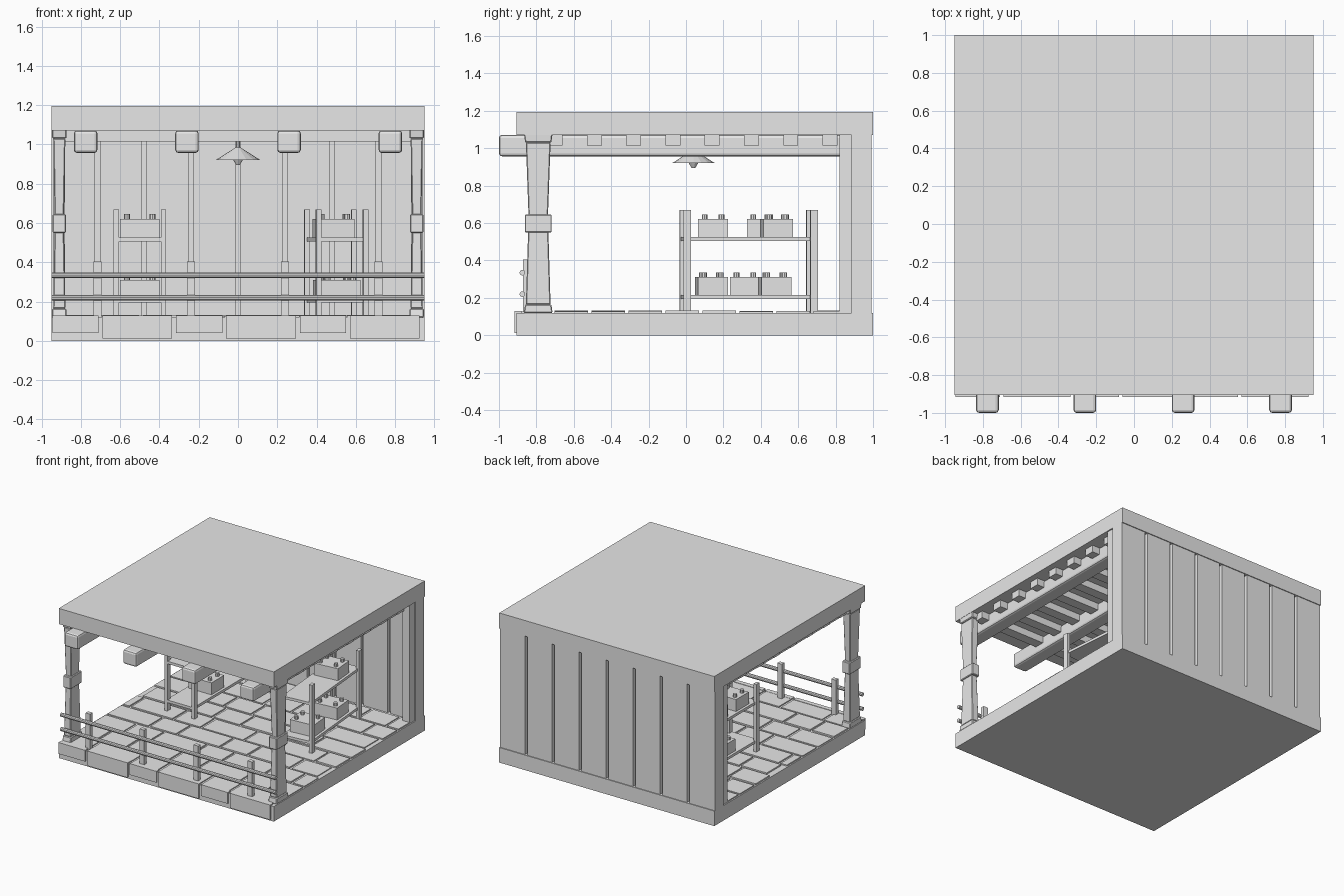
import bpy, bmesh, math, random
from mathutils import Matrix, Vector

random.seed(4)
if "Cube" in bpy.data.objects:
    bpy.data.objects.remove(bpy.data.objects["Cube"])

GREY = (0.8, 0.8, 0.8, 1)
grey = bpy.data.materials.new("plain grey")
grey.use_nodes = True
grey.diffuse_color = GREY
grey.node_tree.nodes["Principled BSDF"].inputs["Base Color"].default_value = GREY


def finish(name, bm, bevel=0, segments=1, smooth=False):
    mesh = bpy.data.meshes.new(name)
    bmesh.ops.recalc_face_normals(bm, faces=bm.faces)
    bm.to_mesh(mesh)
    bm.free()
    mesh.materials.append(grey)
    ob = bpy.data.objects.new(name, mesh)
    bpy.context.collection.objects.link(ob)
    if bevel:
        mod = ob.modifiers.new("Bevel", "BEVEL")
        mod.width, mod.segments = bevel, segments
    if smooth:
        bpy.ops.object.select_all(action="DESELECT")
        ob.select_set(True)
        bpy.context.view_layer.objects.active = ob
        bpy.ops.object.shade_smooth_by_angle()
    return ob


def add_box(bm, x0, x1, y0, y1, z0, z1):
    centre = Vector((x0 + x1, y0 + y1, z0 + z1)) / 2
    size = Matrix.Diagonal((x1 - x0, y1 - y0, z1 - z0, 1))
    bmesh.ops.create_cube(bm, size=1, matrix=Matrix.Translation(centre) @ size)


def add_cone(bm, x, y, z0, z1, r0, r1, sides=12):
    bmesh.ops.create_cone(bm, cap_ends=True, segments=sides, radius1=r0, radius2=r1, depth=z1 - z0,
                          matrix=Matrix.Translation((x, y, (z0 + z1) / 2)))


def box(name, *bounds, bevel=0, segments=1):
    bm = bmesh.new()
    add_box(bm, *bounds)
    return finish(name, bm, bevel, segments)


# Floor and roof slabs
box("floor_slab", -0.95, 0.95, -0.905, 1, 0, 0.12)
box("roof_slab", -0.95, 0.95, -0.905, 1, 1.07, 1.195)

# Back wall of upright planks with shallow grooves between them
STEP = 0.2385
box("wall_core", -0.94, 0.94, 0.91, 0.96, 0.12, 1.07)
bm = bmesh.new()
for i in range(8):
    left = -0.95 if i == 0 else (i - 4) * STEP + 0.012
    right = 0.95 if i == 7 else (i - 3) * STEP - 0.012
    add_box(bm, left, right, 0.885, 0.993, 0.12, 1.07)
finish("wall_planks", bm)

# Paving: staggered rows of wide and narrow stones
bm = bmesh.new()
rows = 9
depth = 1.78 / rows
for r in range(rows):
    y = -0.9 + r * depth
    x, wide = -0.94 - 0.17 * (r % 3), r % 2
    while x < 0.94:
        w = 0.38 if wide else 0.245
        a, b = max(x, -0.94), min(x + w - 0.02, 0.94)
        if b - a > 0.04:
            add_box(bm, a, b, y, y + depth - 0.02, 0.115, random.uniform(0.126, 0.132))
        x, wide = x + w, not wide
finish("paving_stones", bm)

# Stones facing the front edge
bm = bmesh.new()
x = -0.945
for i in range(6):
    w = 0.355 if i % 2 else 0.235
    add_box(bm, x, min(x + w, 0.945), -0.917, -0.88, 0.012 if i % 2 else 0.04, 0.13)
    x += w + 0.02
finish("front_stones", bm)

# Roof beams and the joists crossing them
for i, x in enumerate((-0.776, -0.26, 0.26, 0.776)):
    box(f"roof_beam_{i}", x - 0.06, x + 0.06, -1, 0.84, 0.957, 1.072, bevel=0.016, segments=2)
bm = bmesh.new()
for i in range(8):
    y = -0.7 + i * 0.21
    add_box(bm, -0.9, 0.9, y - 0.04, y + 0.04, 1.015, 1.072)
finish("ceiling_joists", bm)


# Front columns: tapered shafts with foot, collar and capital
def add_taper(bm, x, z0, z1, lower, upper):
    rings = []
    for z, (hx, hy) in ((z0, lower), (z1, upper)):
        rings.append([bm.verts.new((x + sx * hx, -0.79 + sy * hy, z))
                      for sx, sy in ((-1, -1), (1, -1), (1, 1), (-1, 1))])
    low, top = rings
    bm.faces.new(low[::-1])
    bm.faces.new(top)
    for i in range(4):
        j = (i + 1) % 4
        bm.faces.new((low[i], low[j], top[j], top[i]))


for side, s in (("right", -1), ("left", 1)):
    bm = bmesh.new()
    x = s * 0.91
    add_taper(bm, x, 0.12, 0.165, (0.038, 0.077), (0.036, 0.07))
    add_taper(bm, x, 0.165, 0.56, (0.031, 0.066), (0.024, 0.054))
    add_taper(bm, x, 0.55, 0.645, (0.034, 0.072), (0.034, 0.072))
    add_taper(bm, x, 0.64, 1.03, (0.024, 0.052), (0.031, 0.066))
    add_taper(bm, x, 1.03, 1.075, (0.036, 0.07), (0.038, 0.076))
    finish(f"{side}_column", bm, bevel=0.005)
    box(f"{side}_wall_post", x - 0.03, x + 0.03, 0.82, 0.89, 0.12, 1.07)

# Front railing
bm = bmesh.new()
for i in (-3, -1, 1, 3):
    x = i * STEP
    add_box(bm, x - 0.02, x + 0.02, -0.872, -0.84, 0.12, 0.405)
finish("railing_posts", bm)
for name, z in (("lower_rail", 0.22), ("upper_rail", 0.335)):
    bm = bmesh.new()
    bmesh.ops.create_cone(bm, cap_ends=True, segments=10, radius1=0.015, radius2=0.015, depth=1.9,
                          matrix=Matrix.Translation((0, -0.875, z)) @ Matrix.Rotation(math.pi / 2, 4, "Y"))
    finish(name, bm, smooth=True)


# Shelves, each with crates that hold bottles
def shelf(name, x, y, turn, crates):
    frame, load = bmesh.new(), bmesh.new()
    for px in (-0.12, 0.12):
        for py in (-0.34, 0.34):
            add_box(frame, px - 0.013, px + 0.013, py - 0.02, py + 0.02, 0.12, 0.67)
    for z in (0.195, 0.505):
        add_box(frame, -0.12, 0.12, -0.355, 0.355, z, z + 0.021)
    for cy, z in crates:
        add_box(load, -0.1, 0.1, cy - 0.08, cy + 0.08, z, z + 0.095)
        for bx in (-0.065, 0.065):
            for by in (-0.045, 0.045):
                add_cone(load, bx, cy + by, z + 0.09, z + 0.12, 0.015, 0.015, 8)
    for part, bm in (("frame", frame), ("crates", load)):
        ob = finish(f"{name}_{part}", bm, smooth=part == "crates")
        ob.location = (x, y, 0)
        ob.rotation_euler.z = turn


LOW, HIGH = 0.216, 0.526
shelf("right_shelf", -0.5, 0.335, 0, ((-0.19, HIGH), (0.07, HIGH), (-0.02, LOW)))
shelf("left_shelf", 0.5, 0.335, math.radians(5), ((0.15, HIGH), (-0.2, LOW), (0.14, LOW)))

# Hanging lamp: cord, shade and bulb
bm = bmesh.new()
add_cone(bm, 0, 0.04, 0.97, 1.07, 0.01, 0.01, 8)
add_cone(bm, 0, 0.04, 0.92, 0.985, 0.115, 0.012, 16)
add_cone(bm, 0, 0.04, 0.895, 0.925, 0.01, 0.028, 10)
finish("hanging_lamp", bm)
